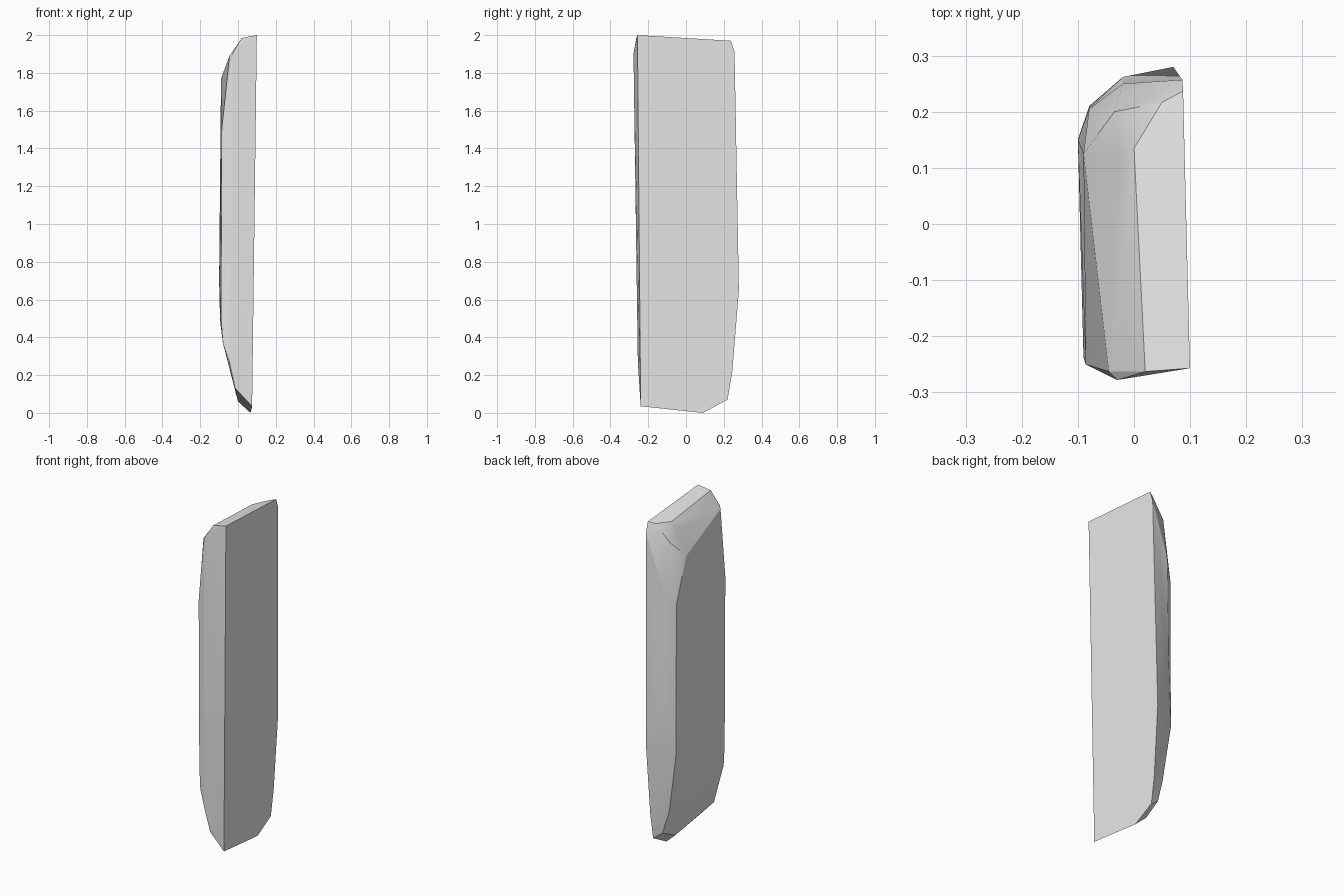
import bpy
import bmesh
from math import radians

cube = bpy.data.objects.get("Cube")
if cube:
    bpy.data.objects.remove(cube, do_unlink=True)


def make_material(name, value):
    material = bpy.data.materials.new(name)
    material.use_nodes = True
    colour = (value, value, value, 1)
    material.diffuse_color = colour
    material.node_tree.nodes["Principled BSDF"].inputs["Base Color"].default_value = colour
    return material


def flat_side(outline):
    """Place a (y, z) outline on the gently leaning flat side plane."""
    return [(0.0745 + 0.0125 * z - 0.024 * (y + 0.25), y, z) for y, z in outline]


def build_hull(name, points, material):
    """Wrap the chamfer corners in one closed faceted solid."""
    bm = bmesh.new()
    for point in points:
        bm.verts.new(point)
    bmesh.ops.convex_hull(bm, input=bm.verts)
    loose = [v for v in bm.verts if not v.link_faces]
    bmesh.ops.delete(bm, geom=loose, context='VERTS')
    bmesh.ops.dissolve_limit(bm, angle_limit=radians(0.5),
                             verts=bm.verts, edges=bm.edges)
    bmesh.ops.recalc_face_normals(bm, faces=bm.faces)
    mesh = bpy.data.meshes.new(name)
    bm.to_mesh(mesh)
    bm.free()
    mesh.materials.append(material)
    slab = bpy.data.objects.new(name, mesh)
    bpy.context.collection.objects.link(slab)
    bpy.ops.object.select_all(action='DESELECT')
    slab.select_set(True)
    bpy.context.view_layer.objects.active = slab
    bpy.ops.object.shade_smooth_by_angle(angle=radians(20))
    return slab


# Large flat side, clipped at its back corners
flat_outline = flat_side([
    (-.257, 2), (.237, 1.97), (.257, 1.91), (.28, .65),
    (.245, .22), (.22, .07), (.09, 0), (-.24, .035)])

# Sloping top rim
top_rim = [(.02, -.263, 1.985), (0, .135, 1.955), (.05, .217, 1.96)]

# Ridge down the front edge
front_ridge = [(-.03, -.278, 1.9), (-.045, -.263, 1.89),
               (-.045, -.255, .27), (-.015, -.243, .13)]

# Front chamfer of the worn side
front_chamfer = [(-.086, -.25, 1.5), (-.09, -.238, .5), (-.08, -.243, .37)]

# Rear chamfer of the worn side
rear_chamfer = [(-.09, .125, 1.77), (-.1, .15, .7), (-.095, .14, .49),
                (-.025, .12, 1.91), (-.015, .12, .13), (0, .1, .06)]

# Rounded back edge
back_edge = [(-.08, .205, 1.5), (-.08, .21, .6), (-.02, .262, 1),
             (-.02, .25, 1.6), (-.035, .2, 1.86), (-.03, .2, .25),
             (.01, .21, .11)]

stone = make_material("light grey stone", 0.8)
build_hull("stone_slab",
           flat_outline + top_rim + front_ridge + front_chamfer
           + rear_chamfer + back_edge, stone)
